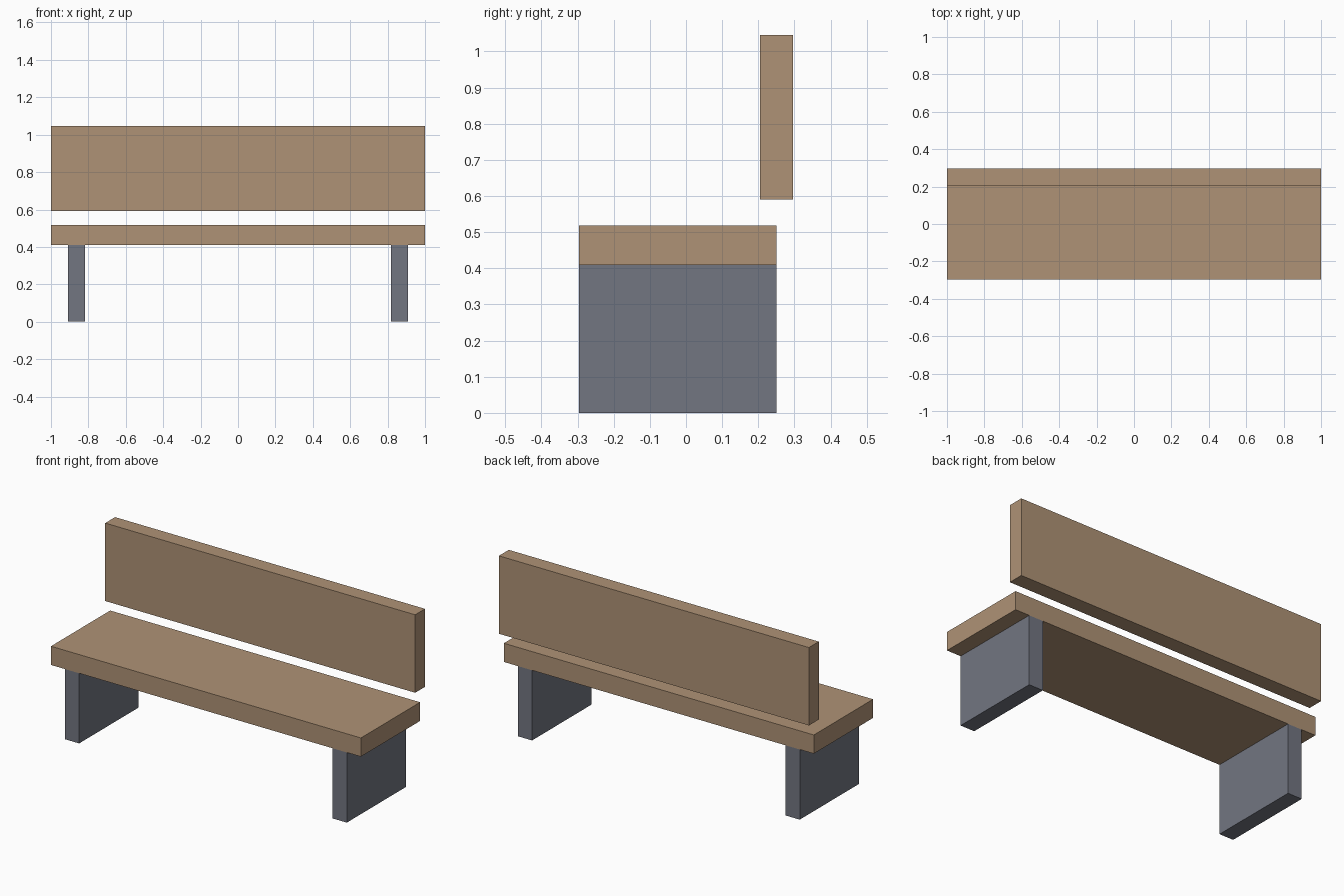
import bpy

if "Cube" in bpy.data.objects:
    bpy.data.objects.remove(bpy.data.objects["Cube"])

U = 1 / 11  # layout module: the bench is 22 modules wide


def material(name, color):
    mat = bpy.data.materials.new(name)
    mat.diffuse_color = color
    mat.use_nodes = True
    mat.node_tree.nodes["Principled BSDF"].inputs["Base Color"].default_value = mat.diffuse_color
    return mat


def box(name, lo, hi, mat):
    """Box spanning two opposite corners, given in modules."""
    center = [(a + b) / 2 * U for a, b in zip(lo, hi)]
    size = [(b - a) * U for a, b in zip(lo, hi)]
    bpy.ops.mesh.primitive_cube_add(size=1, location=center)
    obj = bpy.context.object
    obj.name = name
    obj.scale = size
    bpy.ops.object.transform_apply(location=False, rotation=False, scale=True)
    obj.data.materials.append(mat)
    return obj


wood = material("wood", (0.43, 0.29, 0.18, 1))
metal = material("dark_metal", (0.17, 0.18, 0.22, 1))

# Seat plank and floating backrest
box("seat", (-11, -3.25, 4.5), (11, 2.75, 5.7), wood)
box("backrest", (-11, 2.25, 6.5), (11, 3.25, 11.5), wood)

# Slab legs, one on each side
for side, x in (("left", -9.5), ("right", 9.5)):
    box(side + "_leg", (x - 0.5, -3.25, 0), (x + 0.5, 2.75, 4.5), metal)
